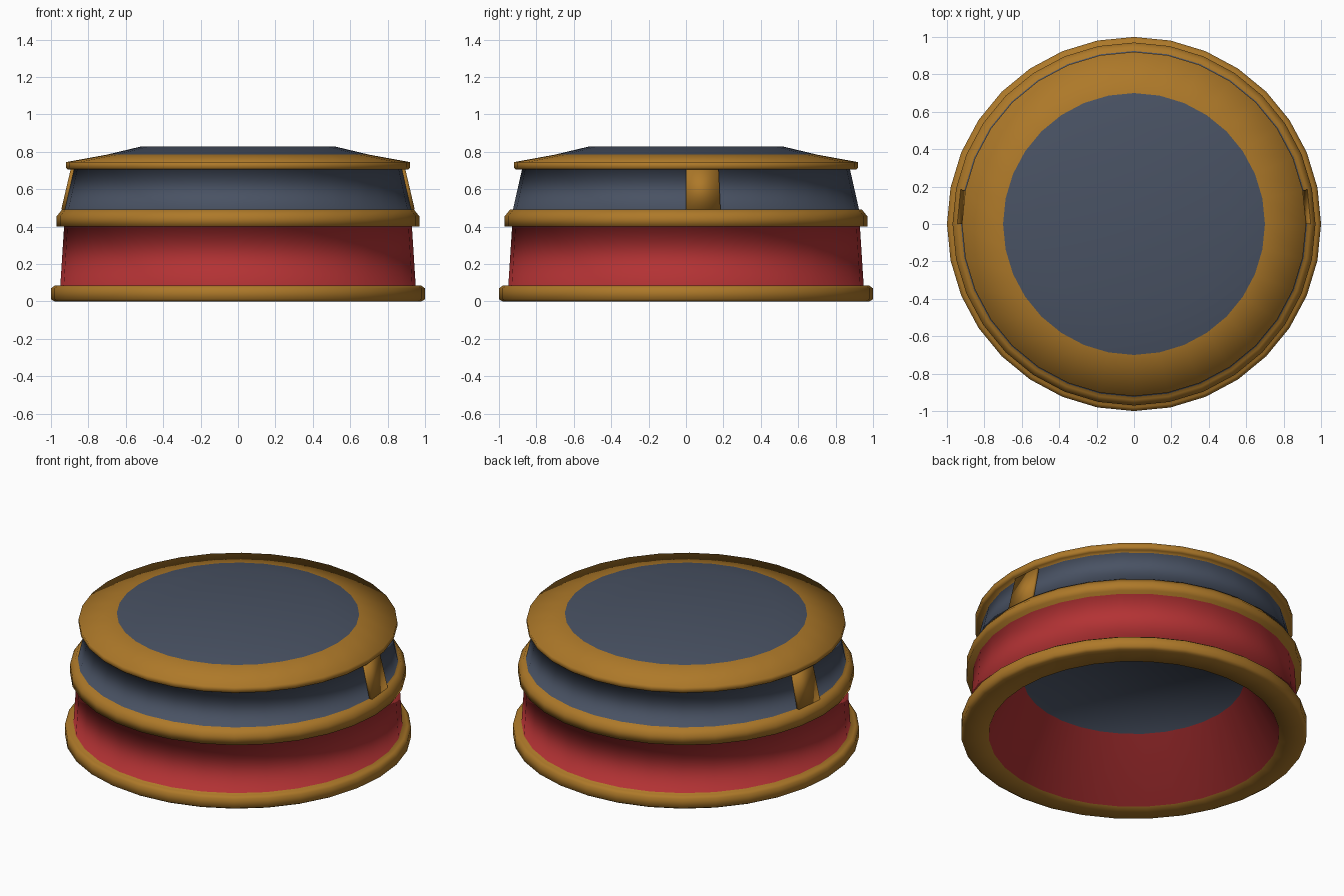
import bpy
import bmesh
from math import cos, sin, tau

default = bpy.data.objects.get("Cube")
if default:
    bpy.data.objects.remove(default, do_unlink=True)

SIDES = 32


def material(name, rgb):
    mat = bpy.data.materials.new(name)
    mat.use_nodes = True
    colour = (*rgb, 1)
    mat.diffuse_color = colour
    mat.node_tree.nodes["Principled BSDF"].inputs["Base Color"].default_value = colour
    return mat


MATERIALS = [
    material("gold", (0.42, 0.19, 0.022)),
    material("slate_blue", (0.066, 0.084, 0.125)),
    material("red", (0.45, 0.032, 0.034)),
]
GOLD, BLUE, RED = range(3)


def finish(bm, name):
    bmesh.ops.recalc_face_normals(bm, faces=bm.faces)
    mesh = bpy.data.meshes.new(name)
    bm.to_mesh(mesh)
    bm.free()
    for mat in MATERIALS:
        mesh.materials.append(mat)
    mesh.shade_smooth()
    obj = bpy.data.objects.new(name, mesh)
    bpy.context.collection.objects.link(obj)
    return obj


def point(radius, z, step):
    angle = tau * step / SIDES
    return (radius * cos(angle), radius * sin(angle), z)


def lathe(name, profile):
    """Turn (radius, height, colour of the band leading to the next point)."""
    bm = bmesh.new()
    rings = [[bm.verts.new(point(r, z, i)) for i in range(SIDES)] for r, z, _ in profile]
    for (_, _, colour), low, high in zip(profile, rings, rings[1:]):
        for i in range(SIDES):
            j = (i + 1) % SIDES
            bm.faces.new((low[i], low[j], high[j], high[i])).material_index = colour
    for ring, colour in ((rings[0], BLUE), (rings[-1], BLUE)):
        bm.faces.new(ring).material_index = colour
    return finish(bm, name)


# Body: hollow underside, base rim, lower wall, middle ring, upper wall, lid
lathe("banded_body", [
    (0.64, 0.37, RED),
    (0.84, 0.0, GOLD),
    (0.98, 0.0, GOLD),
    (1.0, 0.012, GOLD),
    (1.0, 0.07, GOLD),
    (0.98, 0.085, GOLD),
    (0.95, 0.085, RED),
    (0.93, 0.40, GOLD),
    (0.97, 0.40, GOLD),
    (0.97, 0.455, GOLD),
    (0.94, 0.492, GOLD),
    (0.925, 0.492, BLUE),
    (0.877, 0.705, GOLD),
    (0.91, 0.705, GOLD),
    (0.92, 0.715, GOLD),
    (0.92, 0.745, GOLD),
    (0.70, 0.785, BLUE),
    (0.52, 0.828, BLUE),
])


# Clasps: one raised facet of the upper wall on each side
def clasp(name, step):
    bm = bmesh.new()
    section = [(0.915, 0.492), (0.945, 0.492), (0.895, 0.705), (0.867, 0.705)]
    ends = [[bm.verts.new(point(r, z, s)) for r, z in section] for s in (step, step + 1)]
    for end in ends:
        bm.faces.new(end)
    for i in range(4):
        j = (i + 1) % 4
        bm.faces.new((ends[0][i], ends[0][j], ends[1][j], ends[1][i]))
    return finish(bm, name)


clasp("left_clasp", 0)
clasp("right_clasp", SIDES // 2 - 1)
